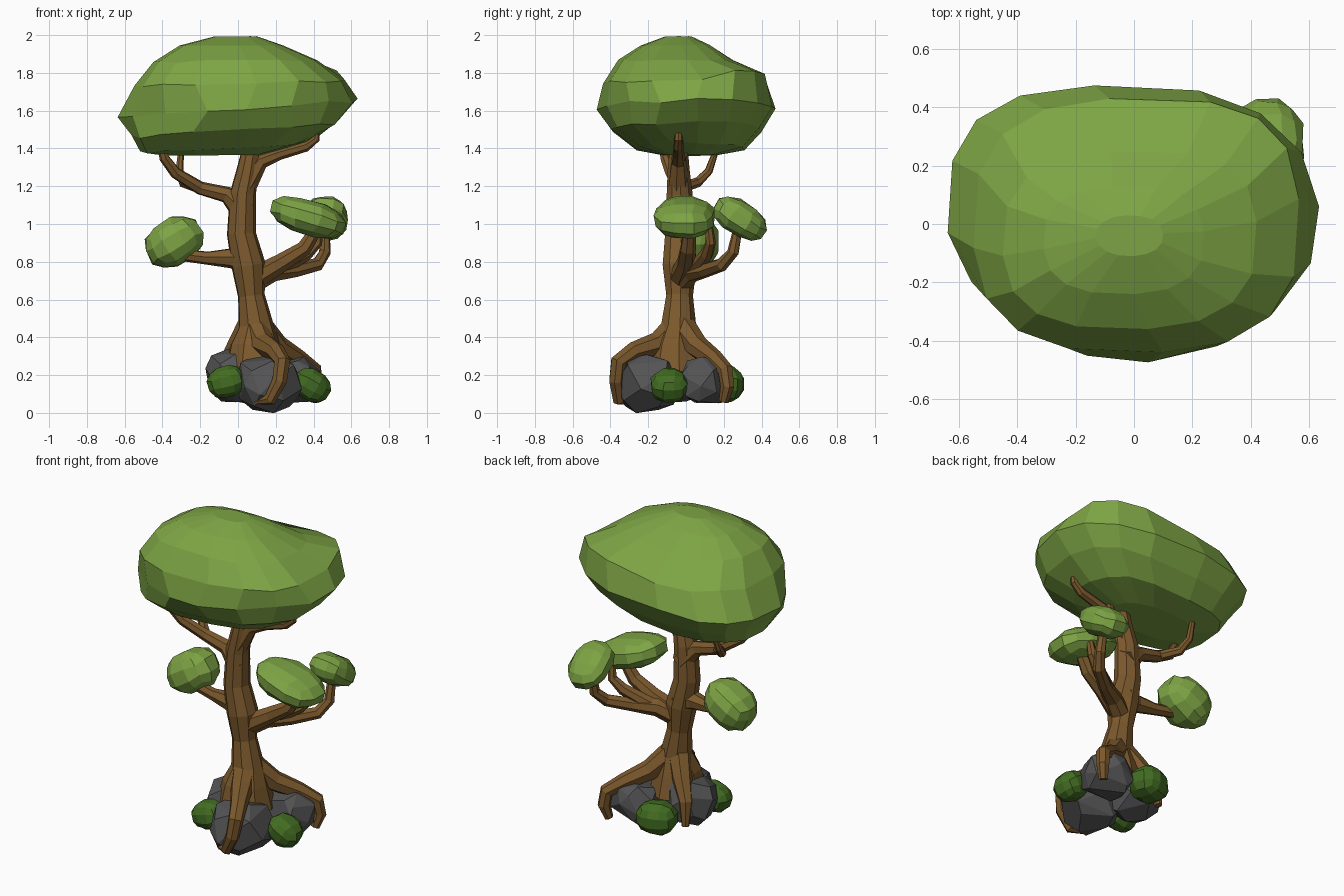
import bpy, bmesh, math, random
from mathutils import Vector, Euler

random.seed(4)

def material(name, rgb):
    m = bpy.data.materials.new(name)
    m.diffuse_color = (*rgb, 1)
    return m

LEAF = material("leaf green", (0.205, 0.37, 0.058))
BUSH = material("bush green", (0.055, 0.15, 0.016))
BARK = material("bark brown", (0.2, 0.1, 0.026))
ROCK = material("rock grey", (0.088, 0.088, 0.092))

def finish(name, bm, mat):
    bmesh.ops.recalc_face_normals(bm, faces=bm.faces[:])
    me = bpy.data.meshes.new(name)
    bm.to_mesh(me)
    bm.free()
    me.materials.append(mat)
    ob = bpy.data.objects.new(name, me)
    bpy.context.collection.objects.link(ob)
    return ob

def skin(bm, rings):
    """Bridge a list of point rings and cap both ends."""
    vs = [[bm.verts.new(p) for p in r] for r in rings]
    n = len(vs[0])
    for a, b in zip(vs, vs[1:]):
        for i in range(n):
            j = (i + 1) % n
            bm.faces.new((a[i], a[j], b[j], b[i]))
    bm.faces.new(vs[0][::-1])
    bm.faces.new(vs[-1])

def limb(name, pts, sides=7):
    """Tapered tube through (x, y, z, radius) points."""
    ps = [Vector(p[:3]) for p in pts]
    bm = bmesh.new()
    rings, u = [], None
    for i, p in enumerate(ps):
        t = (ps[min(i + 1, len(ps) - 1)] - ps[max(i - 1, 0)]).normalized()
        if u is None:
            u = t.orthogonal()
        u = (u - t * u.dot(t)).normalized()
        v = t.cross(u)
        rings.append([p + (u * math.cos(a) + v * math.sin(a)) * pts[i][3]
                      for a in (math.tau * k / sides for k in range(sides))])
    skin(bm, rings)
    return finish(name, bm, BARK)

def blob(name, c, r, mat, rot=(0, 0, 0), jitter=0.05):
    """Faceted ellipsoid made of quads."""
    bm = bmesh.new()
    bmesh.ops.create_cube(bm, size=2)
    bmesh.ops.subdivide_edges(bm, edges=bm.edges[:], cuts=2, use_grid_fill=True)
    e = Euler([math.radians(a) for a in rot])
    for v in bm.verts:
        d = v.co.normalized() * (1.04 + random.uniform(-jitter, jitter))
        d = Vector([d[i] * r[i] for i in range(3)])
        d.rotate(e)
        v.co = d + Vector(c)
    return finish(name, bm, mat)

def spow(v, p):
    return math.copysign(abs(v) ** p, v)

def boulder(name, c, r, box=0.8, count=24):
    """Angular rock: hull of points on a boxy ellipsoid."""
    bm = bmesh.new()
    for k in range(count):
        z = 1 - 2 * (k + 0.5) / count
        a = k * 2.4 + random.uniform(-0.35, 0.35)
        q = math.sqrt(1 - z * z)
        s = random.uniform(0.94, 1.05)
        bm.verts.new([c[i] + r[i] * s * spow(v, box) for i, v in
                      enumerate((q * math.cos(a), q * math.sin(a), z))])
    bmesh.ops.convex_hull(bm, input=bm.verts[:])
    bmesh.ops.dissolve_limit(bm, angle_limit=math.radians(18),
                             verts=bm.verts[:], edges=bm.edges[:])
    return finish(name, bm, ROCK)

# Main canopy rings: x min, x max, y min, y max, height, tilt along x, then the
# corner exponents front left, front right, back left, back right (lower = squarer)
canopy_rings = [
    (-0.38, 0.16, -0.12, 0.16, 1.365, 0.01, 0.8, 0.9, 0.8, 0.9),
    (-0.52, 0.38, -0.27, 0.31, 1.41, 0.06, 0.75, 0.8, 0.7, 0.8),
    (-0.565, 0.53, -0.40, 0.40, 1.50, 0.07, 0.75, 0.75, 0.65, 0.75),
    (-0.64, 0.635, -0.475, 0.475, 1.61, 0.07, 1.15, 1.05, 0.65, 0.86),
    (-0.55, 0.565, -0.44, 0.43, 1.745, 0.02, 0.72, 0.75, 0.75, 0.65),
    (-0.45, 0.42, -0.36, 0.25, 1.86, -0.01, 0.72, 0.8, 0.8, 0.65),
    (-0.31, 0.24, -0.24, 0.13, 1.945, 0.0, 0.75, 0.8, 0.8, 0.75),
    (-0.13, 0.10, -0.11, 0.03, 1.993, 0.01, 0.9, 0.9, 0.9, 0.9),
]
bm = bmesh.new()
rings = []
for x0, x1, y0, y1, z, tilt, *corner in canopy_rings:
    ring = []
    for k in range(16):
        a = math.tau * k / 16 + 0.09
        c, s = math.cos(a), math.sin(a)
        p = corner[(c > 0) + 2 * (s > 0)]
        x = (x0 + x1) / 2 + (x1 - x0) / 2 * spow(c, p)
        y = (y0 + y1) / 2 + (y1 - y0) / 2 * spow(s, p)
        dz = random.uniform(-0.012, 0.012) if 1.4 < z < 1.94 else 0
        if z > 1.7:                     # raised back right shoulder
            dz += 0.4 * max(0, x) * max(0, y)
        ring.append((x, y, z + tilt * x + dz))
    rings.append(ring)
skin(bm, rings)
finish("main_canopy", bm, LEAF)

# Side foliage
blob("left_foliage", (-0.34, 0.04, 0.905), (0.165, 0.145, 0.125), LEAF, (0, -32, 0))
blob("right_foliage", (0.37, -0.01, 1.035), (0.21, 0.165, 0.095), LEAF, (0, 17, 0))
blob("right_back_foliage", (0.46, 0.285, 1.03), (0.125, 0.16, 0.09), LEAF, (-33, 5, 0))

# Trunk
limb("trunk", [(0.09, -0.05, 0.22, 0.17), (0.09, -0.05, 0.36, 0.135), (0.095, -0.04, 0.46, 0.095),
               (0.07, -0.035, 0.62, 0.072), (0.055, -0.035, 0.78, 0.092),
               (0.017, -0.035, 0.95, 0.078), (0.025, -0.035, 1.16, 0.07),
               (0.05, -0.04, 1.28, 0.06), (0.08, -0.04, 1.45, 0.045)], 9)

# Branches
limb("left_upper_branch", [(0.04, -0.03, 1.06, 0.075), (-0.06, -0.03, 1.155, 0.045),
                           (-0.2, -0.03, 1.19, 0.036), (-0.33, -0.08, 1.27, 0.031),
                           (-0.39, -0.11, 1.35, 0.027), (-0.41, -0.12, 1.43, 0.02)])
limb("left_upper_twig", [(-0.2, -0.03, 1.19, 0.03), (-0.29, 0.06, 1.22, 0.027),
                         (-0.31, 0.12, 1.28, 0.022), (-0.3, 0.17, 1.42, 0.014)])
limb("right_upper_branch", [(0.04, -0.04, 1.2, 0.06), (0.12, -0.04, 1.33, 0.042),
                            (0.22, -0.04, 1.37, 0.031), (0.36, -0.04, 1.41, 0.027),
                            (0.41, -0.04, 1.45, 0.023), (0.42, -0.04, 1.54, 0.012)])
limb("right_upper_twig", [(0.12, -0.04, 1.32, 0.025), (0.17, -0.01, 1.37, 0.022),
                          (0.19, 0.0, 1.43, 0.018)])
limb("left_middle_branch", [(0.06, -0.03, 0.81, 0.085), (-0.04, -0.03, 0.82, 0.054),
                            (-0.16, -0.01, 0.82, 0.036), (-0.29, 0.01, 0.835, 0.033),
                            (-0.36, 0.03, 0.9, 0.02)])
limb("right_middle_branch", [(0.05, -0.04, 0.68, 0.065), (0.18, 0.03, 0.745, 0.054),
                             (0.3, 0.1, 0.755, 0.04), (0.42, 0.19, 0.785, 0.036),
                             (0.46, 0.25, 0.85, 0.032), (0.46, 0.28, 1.0, 0.024)])
limb("right_front_branch", [(0.1, -0.03, 0.72, 0.06), (0.23, 0.0, 0.795, 0.05),
                            (0.35, 0.01, 0.87, 0.042), (0.42, 0.02, 0.98, 0.032)])
limb("right_inner_branch", [(0.2, 0.04, 0.75, 0.045), (0.36, 0.11, 0.84, 0.036),
                            (0.42, 0.13, 0.9, 0.028), (0.43, 0.12, 1.0, 0.02)])

# Roots
limb("front_root", [(0.08, -0.03, 0.48, 0.075), (0.13, -0.15, 0.365, 0.065),
                    (0.2, -0.28, 0.325, 0.05), (0.235, -0.36, 0.27, 0.044),
                    (0.22, -0.37, 0.17, 0.04), (0.17, -0.355, 0.07, 0.034),
                    (0.09, -0.32, 0.055, 0.012)])
limb("right_root", [(0.1, -0.03, 0.47, 0.075), (0.21, 0.06, 0.35, 0.062),
                    (0.32, 0.15, 0.285, 0.05), (0.405, 0.21, 0.225, 0.042),
                    (0.415, 0.22, 0.14, 0.038), (0.395, 0.2, 0.06, 0.026)])
limb("back_root", [(0.07, -0.03, 0.47, 0.07), (0.0, 0.04, 0.35, 0.06),
                   (-0.07, 0.1, 0.24, 0.042), (-0.08, 0.12, 0.1, 0.022)])

# Rocks
boulder("front_rock", (0.165, -0.2, 0.155), (0.18, 0.17, 0.155))
boulder("left_rock", (-0.01, -0.03, 0.2), (0.16, 0.175, 0.155), 0.95)
boulder("right_rock", (0.28, 0.1, 0.17), (0.155, 0.135, 0.125), 0.7)

# Bushes
blob("left_bush", (-0.06, -0.195, 0.165), (0.105, 0.085, 0.085), BUSH, (0, -15, 0))
blob("right_bush", (0.39, -0.09, 0.145), (0.105, 0.1, 0.085), BUSH, (0, 30, 0))
blob("back_bush", (0.06, 0.2, 0.15), (0.12, 0.11, 0.1), BUSH, (0, 0, 20))
